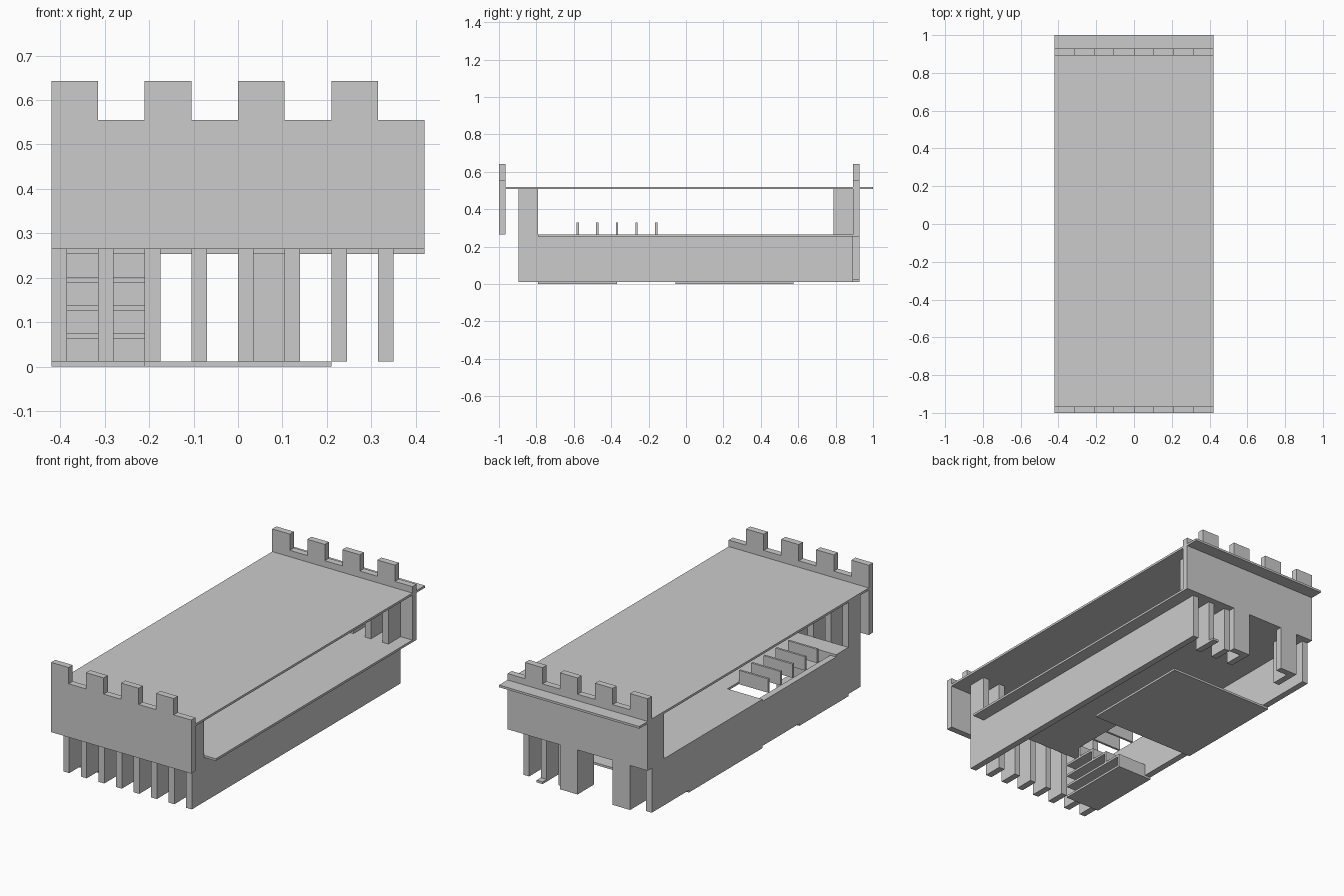
import bpy

if "Cube" in bpy.data.objects:
    bpy.data.objects.remove(bpy.data.objects["Cube"])

stone = bpy.data.materials.new("pale_grey")
stone.diffuse_color = (0.6, 0.6, 0.6, 1)
stone.use_nodes = True
stone.node_tree.nodes["Principled BSDF"].inputs["Base Color"].default_value = stone.diffuse_color

def boxes(name, items):
    """One object made of axis-aligned boxes (x0, x1, y0, y1, z0, z1)."""
    verts, faces = [], []
    for x0, x1, y0, y1, z0, z1 in items:
        b = len(verts)
        verts += [(x, y, z) for x in (x0, x1) for y in (y0, y1) for z in (z0, z1)]
        for f in ((0, 1, 3, 2), (4, 6, 7, 5), (0, 4, 5, 1),
                  (2, 3, 7, 6), (0, 2, 6, 4), (1, 5, 7, 3)):
            faces.append([b + i for i in f])
    me = bpy.data.meshes.new(name)
    me.from_pydata(verts, [], faces)
    me.materials.append(stone)
    ob = bpy.data.objects.new(name, me)
    bpy.context.collection.objects.link(ob)
    return ob

def crenellated_panel(name, y0, y1, z0, legs=()):
    """Panel extruded from a stepped outline, with optional legs below."""
    outline = [(-0.42, z0)]
    for a, b in legs:
        outline += [(a, z0), (a, 0.012), (b, 0.012), (b, z0)]
    outline += [(0.42, z0), (0.42, 0.555)]
    for k in range(3, -1, -1):
        a = -0.42 + 0.21 * k
        outline += [(a + 0.105, 0.555), (a + 0.105, 0.643), (a, 0.643)]
        if k:
            outline.append((a, 0.555))
    n = len(outline)
    verts = [(x, y, z) for y in (y0, y1) for x, z in outline]
    faces = [list(range(n)), list(range(2 * n - 1, n - 1, -1))]
    faces += [[i, i + n, (i + 1) % n + n, (i + 1) % n] for i in range(n)]
    me = bpy.data.meshes.new(name)
    me.from_pydata(verts, [], faces)
    me.materials.append(stone)
    bpy.context.collection.objects.link(bpy.data.objects.new(name, me))

# Battlements at both ends
crenellated_panel("front_battlement", -1.0, -0.965, 0.265)
crenellated_panel("back_battlement", 0.893, 0.928, 0.253,
                  legs=((-0.315, -0.21), (0.0, 0.105)))

# Roof slab
boxes("roof", [(-0.42, 0.42, -0.965, 1.0, 0.508, 0.52)])

# Upper floor with a stair opening
boxes("upper_floor", [
    (-0.21, 0.42, -0.79, 0.893, 0.253, 0.265),
    (-0.42, -0.21, -0.055, 0.893, 0.253, 0.265),
    (-0.42, -0.21, -0.79, -0.685, 0.253, 0.265)])

# Long side walls
boxes("side_walls", [(x, x + 0.035, -0.79, 0.788, 0.012, 0.253)
                     for x in (-0.42, 0.315)])

# Rows of tall posts
columns = [-0.42 + 0.105 * k for k in range(8)]
boxes("front_posts", [(x, x + 0.035, -0.895, -0.79, 0.012, 0.508) for x in columns])
boxes("back_posts", [(x, x + 0.035, 0.788, 0.893, 0.012, 0.508)
                     for k, x in enumerate(columns) if k not in (2, 3)])
boxes("back_sill", [(0.21, 0.245, 0.893, 0.928, 0.012, 0.024)])

# Ground plates
boxes("ground_plates", [(-0.42, 0.21, -0.055, 0.575, 0, 0.012),
                        (-0.42, -0.21, -0.79, -0.37, 0, 0.012)])

# Stair treads with risers
steps = []
for k in range(1, 4):
    y, z = -0.37 - 0.105 * k, 0.063 * k
    steps.append((-0.385, -0.21, -0.79, y + 0.105, z, z + 0.012))
    steps.append((-0.385, -0.21, y + 0.093, y + 0.105, z - 0.051, z))
steps.append((-0.385, -0.21, -0.697, -0.685, 0.201, 0.253))
boxes("stairs", steps)

# Upright boards across the stair opening
boxes("stair_boards", [(-0.385, -0.21, -0.585 + 0.105 * k, -0.573 + 0.105 * k, 0.253, 0.328)
                       for k in range(5)])
